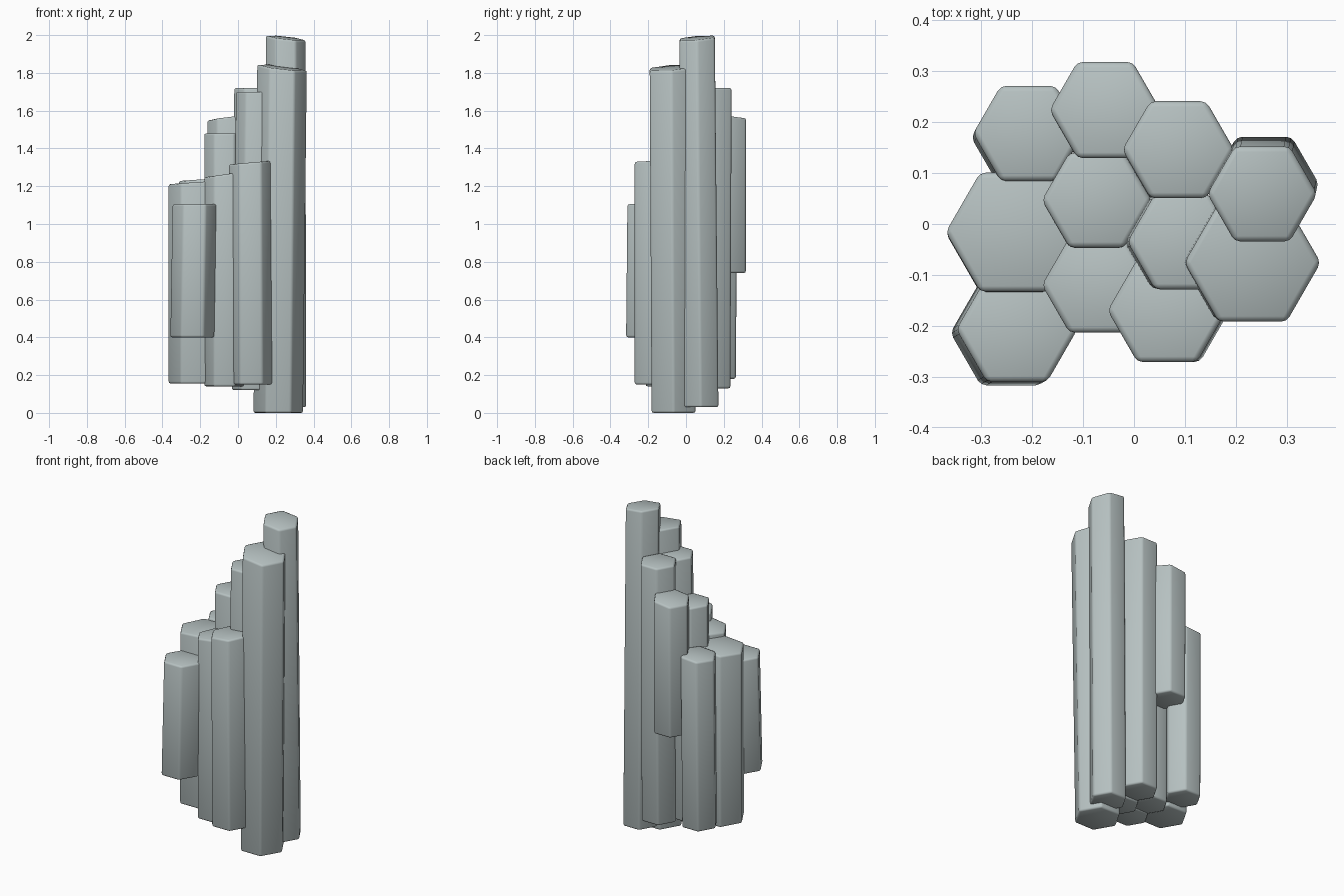
import bpy, bmesh, math

if "Cube" in bpy.data.objects:
    bpy.data.objects.remove(bpy.data.objects["Cube"])

stone = bpy.data.materials.new("grey_stone")
stone.diffuse_color = (0.47, 0.535, 0.535, 1)
stone.use_nodes = True
stone.node_tree.nodes["Principled BSDF"].inputs["Base Color"].default_value = stone.diffuse_color


def column(name, r, bottom, top, slope=(0, 0)):
    """Hexagonal prism from bottom centre to top centre, with a tilted top."""
    bm = bmesh.new()
    rings = []
    for (cx, cy, cz), (sx, sy) in ((bottom, (0, 0)), (top, slope)):
        ring = []
        for i in range(6):
            dx = r * math.cos(i * math.pi / 3)
            dy = r * math.sin(i * math.pi / 3)
            ring.append(bm.verts.new((cx + dx, cy + dy, cz + sx * dx + sy * dy)))
        rings.append(ring)
    low, high = rings
    bm.faces.new(low[::-1])
    bm.faces.new(high)
    for i in range(6):
        j = (i + 1) % 6
        bm.faces.new((low[i], low[j], high[j], high[i]))
    # worn edges
    bmesh.ops.bevel(bm, geom=list(bm.edges), offset=0.011, segments=2,
                    profile=0.5, affect='EDGES')
    mesh = bpy.data.meshes.new(name)
    bm.to_mesh(mesh)
    bm.free()
    mesh.materials.append(stone)
    for p in mesh.polygons:
        p.use_smooth = True
    ob = bpy.data.objects.new(name, mesh)
    bpy.context.collection.objects.link(ob)


# name, radius, bottom centre, top centre, slope of the top
columns = [
    ("back_left_column", 0.108, (-0.212, 0.170, 0.18), (-0.208, 0.178, 1.235), (0.07, 0)),
    ("back_hanging_column", 0.109, (-0.057, 0.222, 0.74), (-0.057, 0.224, 1.56), (0.12, -0.06)),
    ("back_right_column", 0.110, (0.083, 0.140, 0.13), (0.087, 0.146, 1.72), (0, 0)),
    ("tallest_column", 0.108, (0.256, 0.078, 0.03), (0.252, 0.059, 1.985), (-0.11, 0.08)),
    ("wide_left_column", 0.135, (-0.235, -0.018, 0.155), (-0.235, -0.016, 1.22), (0.07, 0)),
    ("middle_column", 0.108, (-0.073, 0.043, 0.145), (-0.073, 0.047, 1.48), (0, 0)),
    ("front_middle_column", 0.108, (-0.073, -0.120, 0.14), (-0.073, -0.120, 1.262), (0.14, 0)),
    ("front_left_hanging_column", 0.119, (-0.242, -0.214, 0.40), (-0.230, -0.207, 1.105), (0, 0)),
    ("front_column", 0.117, (0.071, -0.170, 0.15), (0.065, -0.170, 1.325), (0.09, 0)),
    ("wide_right_column", 0.134, (0.213, -0.066, 0.0), (0.233, -0.076, 1.828), (-0.12, 0.08)),
    ("inner_column", 0.108, (0.073, -0.032, 0.12), (0.095, -0.035, 1.70), (0, 0)),
]
for c in columns:
    column(*c)
